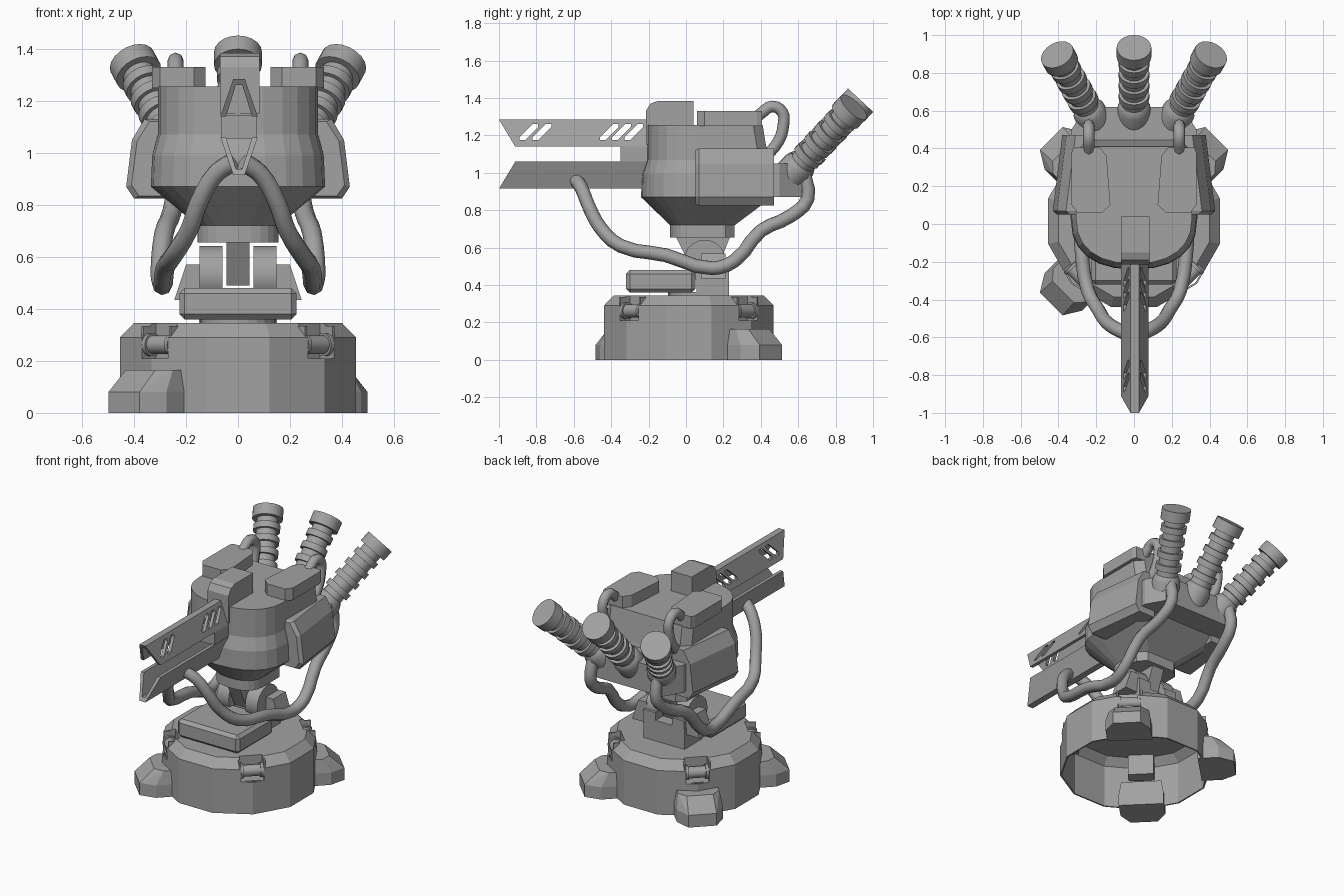
import bpy, bmesh, math
from mathutils import Vector, Matrix

if "Cube" in bpy.data.objects:
    bpy.data.objects.remove(bpy.data.objects["Cube"])

metal = bpy.data.materials.new("grey_metal")
metal.use_nodes = True
GREY = (0.36, 0.36, 0.36, 1)
metal.diffuse_color = GREY
metal.node_tree.nodes["Principled BSDF"].inputs["Base Color"].default_value = GREY


def finish(name, bm):
    bmesh.ops.remove_doubles(bm, verts=bm.verts, dist=0.0005)
    bmesh.ops.recalc_face_normals(bm, faces=bm.faces)
    me = bpy.data.meshes.new(name)
    bm.to_mesh(me)
    bm.free()
    me.materials.append(metal)
    ob = bpy.data.objects.new(name, me)
    bpy.context.collection.objects.link(ob)
    return ob


def smooth(ob, deg=35):
    bpy.ops.object.select_all(action="DESELECT")
    ob.select_set(True)
    bpy.context.view_layer.objects.active = ob
    bpy.ops.object.shade_smooth_by_angle(angle=math.radians(deg))


def hull(name, pts):
    """Convex solid around a few corner points."""
    bm = bmesh.new()
    for p in pts:
        bm.verts.new(p)
    bmesh.ops.convex_hull(bm, input=bm.verts)
    bmesh.ops.dissolve_limit(bm, angle_limit=0.02, verts=bm.verts, edges=bm.edges)
    return finish(name, bm)


def box(name, x, y, z, bevel=0):
    ob = hull(name, [(a, b, c) for a in x for b in y for c in z])
    if bevel:
        mod = ob.modifiers.new("bevel", "BEVEL")
        mod.width, mod.segments = bevel, 1
    return ob


def loft(name, rings, caps=True):
    """Skin a list of equally long closed rings."""
    bm = bmesh.new()
    loops = [[bm.verts.new(p) for p in ring] for ring in rings]
    n = len(loops[0])
    for a, b in zip(loops, loops[1:]):
        for i in range(n):
            j = (i + 1) % n
            bm.faces.new((a[i], a[j], b[j], b[i]))
    if caps:
        bm.faces.new(loops[0])
        bm.faces.new(loops[-1])
    return finish(name, bm)


def lathe(name, profile, sides, matrix, phase=0.0):
    rings = []
    for r, h in profile:
        angles = [2 * math.pi * (i + phase) / sides for i in range(sides)]
        rings.append([matrix @ Vector((r * math.cos(a), r * math.sin(a), h)) for a in angles])
    return loft(name, rings, caps=False)


def aim(start, direction):
    return Matrix.Translation(start) @ Vector(direction).to_track_quat("Z", "Y").to_matrix().to_4x4()


def rod(name, start, end, r, sides=20):
    d = Vector(end) - Vector(start)
    ob = lathe(name, [(0, 0), (r, 0), (r, d.length), (0, d.length)], sides, aim(start, d))
    smooth(ob)


def hose(name, pts, r):
    cu = bpy.data.curves.new(name, "CURVE")
    cu.dimensions = "3D"
    cu.bevel_depth, cu.bevel_resolution, cu.use_fill_caps = r, 2, True
    cu.resolution_u = 3
    sp = cu.splines.new("BEZIER")
    sp.bezier_points.add(len(pts) - 1)
    for bp, p in zip(sp.bezier_points, pts):
        bp.co = p
        bp.handle_left_type = bp.handle_right_type = "AUTO"
    cu.materials.append(metal)
    ob = bpy.data.objects.new(name, cu)
    bpy.context.collection.objects.link(ob)


def cut(ob, cutter):
    mod = ob.modifiers.new("cut", "BOOLEAN")
    mod.operation, mod.solver, mod.object = "DIFFERENCE", "EXACT", cutter
    cutter.hide_render = True
    cutter.display_type = "WIRE"
    cutter.hide_set(True)


# Base: thin-walled twelve-sided drum, open below
CY = 0.015
base = lathe("base_drum", [(0, .345), (.415, .345), (.47, .29), (.47, 0), (.46, 0), (.46, .285), (.41, .333), (0, .333)],
             12, Matrix.Translation((0, CY, 0)), 0.5)


def polar(deg):
    turn = Matrix.Translation((0, CY, 0)) @ Matrix.Rotation(math.radians(deg), 4, "Z")
    return lambda r, t, z: turn @ Vector((r, t, z))


# Notches with rollers on the diagonals
for deg in (45, 135, 225, 315):
    P = polar(deg)

    def block(name, r, t, z):
        return hull(name, [P(a, b, c) for a in r for b in (-t, t) for c in z])
    notch = block("notch_cutter", (.375, .6), .07, (.21, .4))
    housing = block("notch_housing", (.36, .445), .08, (.195, .335))
    cut(base, notch)
    cut(housing, notch)
    rod("notch_roller", P(.41, -.069, .262), P(.41, .069, .262), .036, 14)
    for s in (-1, 1):
        rod("roller_flange", P(.41, s * .052, .262), P(.41, s * .069, .262), .045, 14)

# Three feet
for deg in (45, 135, 225):
    P = polar(deg)
    low = [(.40, .14), (.53, .14), (.62, .085)]
    top = [(.40, .125), (.48, .125), (.53, .08)]
    hull("foot", [P(r, s * t, z) for s in (-1, 1) for ring, z in ((low, 0), (low, .08), (top, .165))
                  for r, t in ring])

# Turntable, front slab and yoke
lathe("turntable", [(0, .34), (.145, .34), (.145, .362), (0, .362)], 24, Matrix.Translation((0, .05, 0)))
box("front_slab", (-.225, .225), (-.32, .05), (.36, .48), .02)
box("yoke_base", (-.15, .15), (.055, .23), (.345, .48))
for s in (-1, 1):
    box("yoke_post", (s * .06, s * .148), (.055, .23), (.4, .53))
    rod("yoke_cheek", (s * .06, .1, .53), (s * .148, .1, .53), .112, 20)
    hull("yoke_wedge", [(s * x, y, z) for y in (.08, .21)
                        for x, z in ((.14, .57), (.2, .57), (.245, .435), (.14, .435))])
hull("head_lug", [(x, y, z) for x in (-.045, .045)
                  for y, z in ((.03, .49), (.17, .49), (-.06, .67), (.24, .67))])


# Head: lofted from round-fronted outlines
def outline(z, w, front, back):
    depth, ring = 0.8 * w, []
    for i in range(13):
        a = math.pi * i / 12
        c, s = math.cos(a), math.sin(a)
        ring.append((math.copysign(abs(c) ** .85, c) * w, front + depth * (1 - abs(s) ** .85), z))
    return ring + [(-w, back - .05, z), (-w + .05, back, z), (w - .05, back, z), (w, back - .05, z)]


loft("head_body", [outline(*v) for v in (
    (.655, .155, -.085, .26), (.72, .155, -.085, .26), (.87, .335, -.24, .46), (.99, .33, -.237, .46),
    (1.07, .308, -.21, .44), (1.255, .308, -.21, .41))])

# Rear block carrying the exhausts
hull("rear_block", [(s * x, y, z) for s in (-1, 1) for z in (.87, 1.05)
                    for x, y in ((.33, .3), (.33, .5), (.26, .62))])

# Hump over the front of the head
hull("top_hump", [(x, y, z) for x in (-.07, .082)
                  for y, z in ((.04, 1.2), (.04, 1.385), (-.15, 1.385), (-.19, 1.37), (-.215, 1.33), (-.215, 1.15))])

# Twin rails: tapered open channels with slanted tips
GX = 0.004
shape = [(.072, 1.14), (.022, 1.285), (-.022, 1.285), (-.072, 1.14),
         (-.05, 1.14), (-.012, 1.262), (.012, 1.262), (.05, 1.14)]


def rail(name, flip):
    rings = [[(x + GX, y + (tip * (1.285 - z) * .6), 2.2 - z if flip else z) for x, z in shape]
             for y, tip in ((-1, 1), (-.18, 0))]
    return loft(name, rings)


upper = rail("upper_rail", False)
rail("lower_rail", True)
for y in (-.84, -.77, -.41, -.345, -.28):
    slot = hull("slot_cutter", [(x, y + a, z) for x in (-.2, .2)
                for a, z in ((-.05, 1.175), (-.05, 1.19), (-.02, 1.175),
                             (.05, 1.26), (.05, 1.245), (.02, 1.26))])
    cut(upper, slot)
box("rail_spacer", (GX - .07, GX + .07), (-.35, -.18), (1.055, 1.145))

# Side pods, top plates and hoses, mirrored
for s in (-1, 1):
    hull("side_pod", [(s * (x - d), y, z + (.98 - z) * f) for y, d, f in ((.05, .02, .06), (.07, 0, 0), (.47, .05, 0))
                      for x, z in ((.28, .825), (.4, .825), (.43, .87), (.408, 1.05), (.36, 1.13), (.28, 1.13))])
    hull("top_plate", [(s * x, y, z) for z in (1.25, 1.33) for x, y in (
        (.33, .1), (.3, .06), (.17, .06), (.125, .1), (.145, .36), (.18, .405), (.32, .405), (.33, .38))])
    hose("lower_hose", [(s * x, y, z) for x, y, z in (
        (.02, -.59, .965), (.085, -.56, .92), (.15, -.515, .81), (.185, -.46, .71), (.245, -.35, .61),
        (.28, -.11, .56), (.29, .14, .49), (.3, .26, .53), (.285, .4, .69), (.255, .56, .77),
        (.24, .65, .86), (.235, .63, 1.0))], .037)
    hose("upper_hose", [(s * .24, y, z) for y, z in (
        (.37, 1.29), (.41, 1.325), (.46, 1.355), (.515, 1.325), (.52, 1.25), (.495, 1.17), (.43, 1.09))], .031)

# Ribbed exhausts
profile = [(0, -.08), (.088, -.08), (.088, .05), (.075, .075), (.066, .085)]
for i in range(4):
    d = .12 + .083 * i
    profile += [(.064, d), (.081, d), (.081, d + .04), (.064, d + .04)]
profile += [(.064, .447), (.092, .447), (.092, .518), (0, .518)]
for start, end in (((0, .58, 1.01), (0, .935, 1.39)),
                   ((-.22, .565, 1.0), (-.412, .905, 1.36)),
                   ((.22, .565, 1.0), (.412, .905, 1.36))):
    smooth(lathe("exhaust", profile, 20, aim(start, Vector(end) - Vector(start))))
